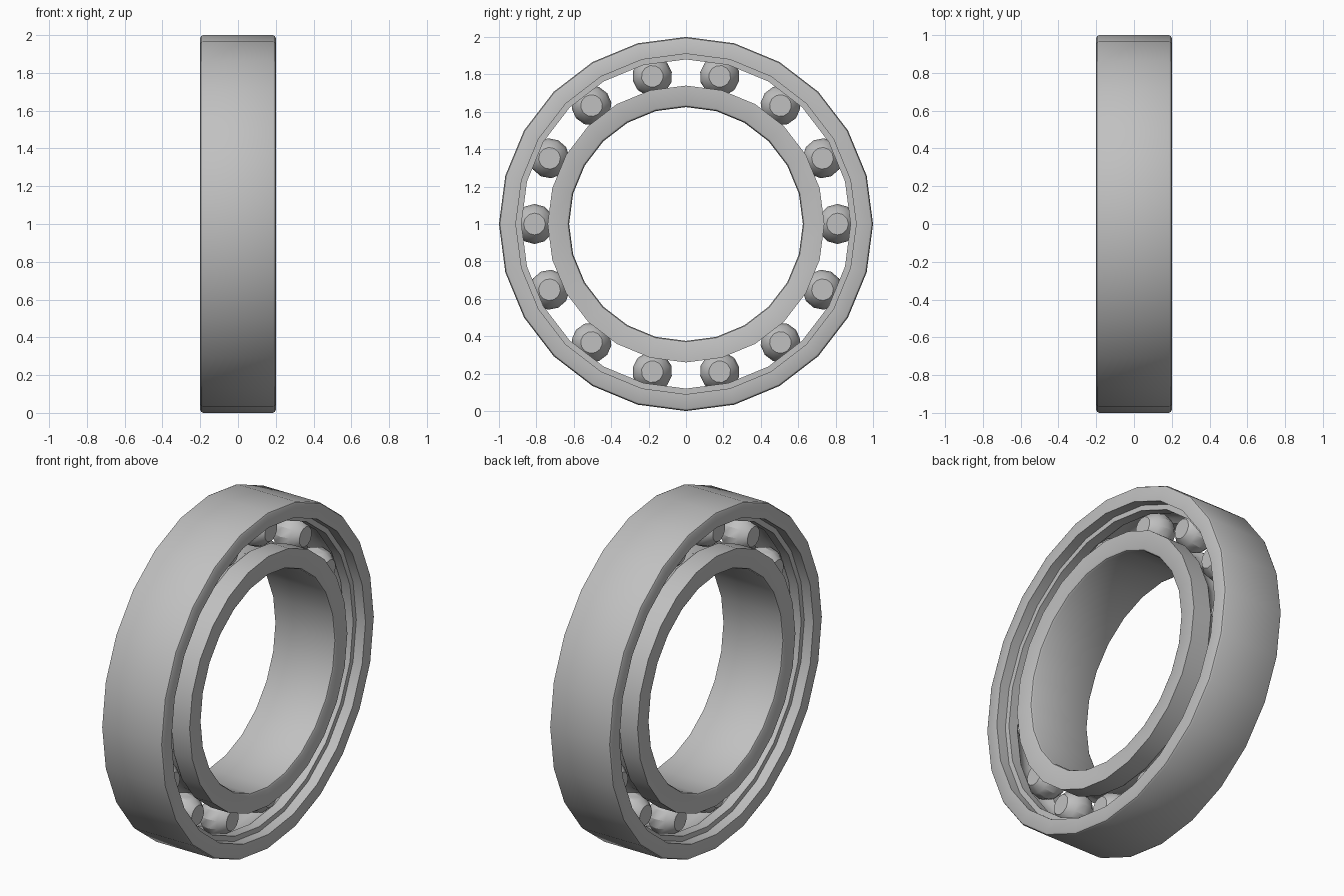
import bpy, bmesh, math
from mathutils import Matrix, Vector

if "Cube" in bpy.data.objects:
    bpy.data.objects.remove(bpy.data.objects["Cube"])

steel = bpy.data.materials.new("steel_grey")
steel.diffuse_color = (0.53, 0.53, 0.53, 1)
steel.use_nodes = True
steel.node_tree.nodes["Principled BSDF"].inputs["Base Color"].default_value = steel.diffuse_color


def lathe(bm, profile, segments, closed, matrix=Matrix()):
    """Spin (x, radius) points around the x axis."""
    rings = []
    for i in range(segments):
        a = 2 * math.pi * i / segments
        rings.append([bm.verts.new(matrix @ Vector((x, r * math.sin(a), r * math.cos(a))))
                      for x, r in profile])
    n = len(profile)
    for i in range(segments):
        p, q = rings[i], rings[(i + 1) % segments]
        for j in range(n if closed else n - 1):
            k = (j + 1) % n
            bm.faces.new((p[j], p[k], q[k], q[j]))
    if not closed:
        bm.faces.new([r[0] for r in rings])
        bm.faces.new([r[-1] for r in rings])


def finish(bm, name):
    bmesh.ops.recalc_face_normals(bm, faces=bm.faces)
    mesh = bpy.data.meshes.new(name)
    bm.to_mesh(mesh)
    bm.free()
    mesh.materials.append(steel)
    ob = bpy.data.objects.new(name, mesh)
    bpy.context.collection.objects.link(ob)
    bpy.ops.object.select_all(action='DESELECT')
    ob.select_set(True)
    bpy.context.view_layer.objects.active = ob
    bpy.ops.object.shade_smooth_by_angle(angle=math.radians(29))


def mirrored(half):
    """Complete a profile that runs from x < 0 towards the middle."""
    return half + [(-x, r) for x, r in reversed(half)]


PITCH, BALL, CENTRE = 0.81, 0.107, Matrix.Translation((0, 0, 1))


def groove(side):
    """Left half of the ball raceway; side is +1 outside the balls, -1 inside."""
    return [(-BALL * math.cos(math.radians(a)), PITCH + side * BALL * math.sin(math.radians(a)))
            for a in (41, 60, 80)]


# Outer ring: rounded rim, stepped lip, raceway on the inside
outer = mirrored([(-0.185, 1.0), (-0.195, 0.995), (-0.2, 0.985), (-0.2, 0.91),
                  (-0.14, 0.91), (-0.14, 0.88)] + groove(1))
bm = bmesh.new()
lathe(bm, outer, 24, True, CENTRE)
finish(bm, "outer_ring")

# Inner ring: rounded bore edges, raceway on the outside
inner = mirrored([(-0.185, 0.625), (-0.195, 0.63), (-0.2, 0.64), (-0.2, 0.74)] + groove(-1))
bm = bmesh.new()
lathe(bm, inner, 24, True, CENTRE)
finish(bm, "inner_ring")

# Balls: coarse spheres with flat ends, evenly spaced around the raceway
ball = [(-BALL * math.cos(math.radians(a)), BALL * math.sin(math.radians(a)))
        for a in (33, 61, 90, 119, 147)]
bm = bmesh.new()
for i in range(14):
    turn = Matrix.Rotation(2 * math.pi * (i + 0.5) / 14, 4, 'X')
    lathe(bm, ball, 12, False, CENTRE @ turn @ Matrix.Translation((0, 0, PITCH)))
finish(bm, "balls")
